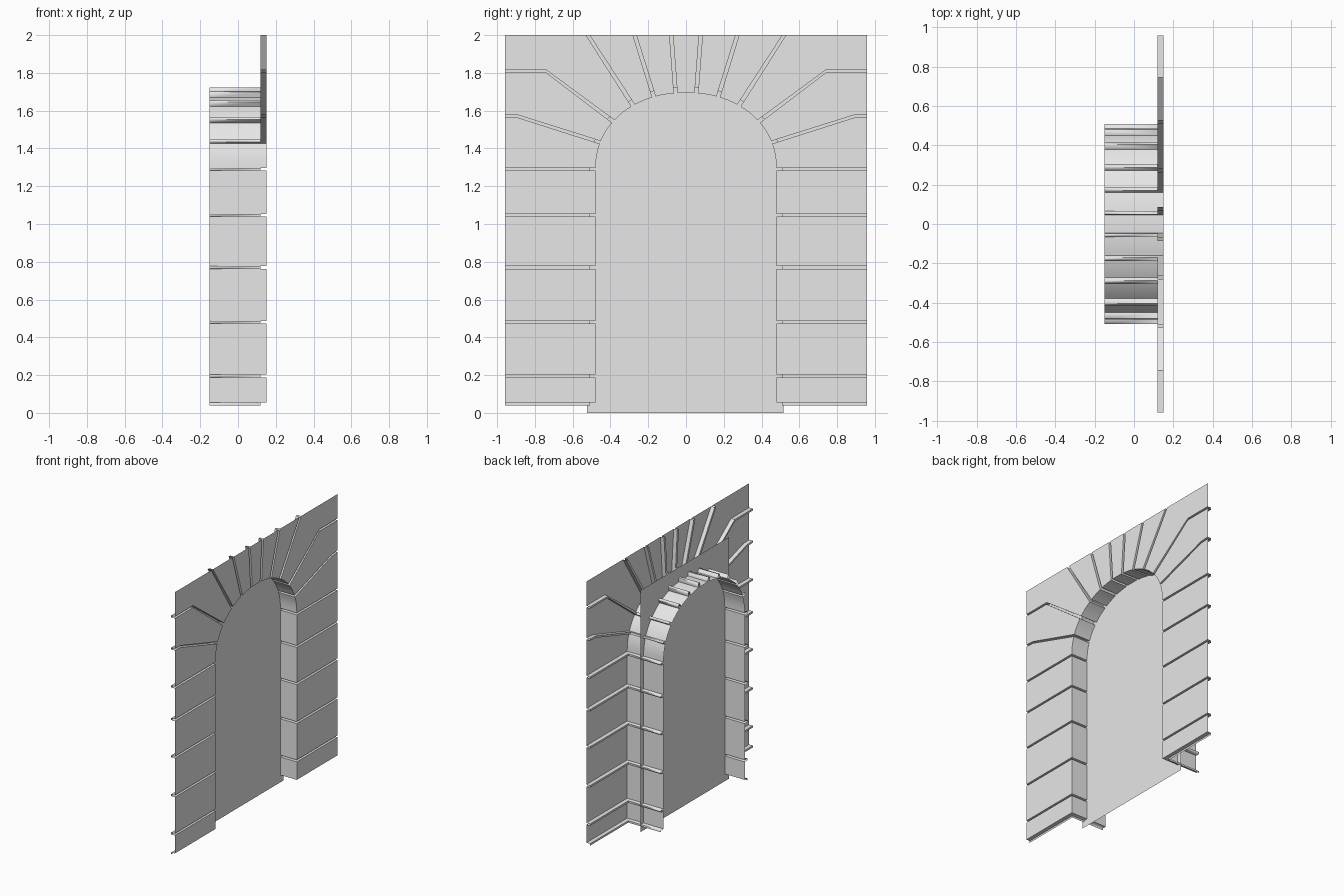
import bpy, bmesh, math
from mathutils import Vector

if "Cube" in bpy.data.objects:
    bpy.data.objects.remove(bpy.data.objects["Cube"], do_unlink=True)

# Main sizes
W, TOP = 0.958, 2.0                       # facade half width and height
XF, XG, XB = 0.15, 0.12, -0.15            # facade face, joint floor, back of the reveal
A, B, ZC, P = 0.478, 0.398, 1.297, 2.1    # arched opening
G, H = 0.03, 0.007                        # joint depth in the reveal, joint half width

stone = bpy.data.materials.new("grey_stone")
stone.use_nodes = True
GREY = (0.8, 0.8, 0.8, 1)
stone.diffuse_color = GREY
bsdf = next(n for n in stone.node_tree.nodes if n.type == 'BSDF_PRINCIPLED')
bsdf.inputs["Base Color"].default_value = GREY


def arch_y(z):
    t = max(0, z - ZC) / B
    return A * (1 - t ** P) ** (1 / P)


def arch_z(y):
    return ZC + B * (1 - (abs(y) / A) ** P) ** (1 / P)


def arch_path(p, q, n=4):
    """Points along the opening from p up to q."""
    if q.y <= ZC:
        return [p, q]

    def angle(v):
        return math.atan2((max(0, v.y - ZC) / B) ** (P / 2), (v.x / A) ** (P / 2))
    a, b = angle(p), angle(q)
    mid = []
    for i in range(1, n):
        t = a + (b - a) * i / n
        mid.append(Vector((A * math.cos(t) ** (2 / P), ZC + B * math.sin(t) ** (2 / P))))
    return [p] + mid + [q]


def side_joint(z_in, outer):
    """Joint running to the side edge; returns its lower and upper edge."""
    edges = []
    for s in (-H, H):
        pts = [Vector((arch_y(z_in + s), z_in + s))]
        edges.append(pts + [Vector((y, z + s)) for y, z in outer])
    return edges


def top_joint(y_in, y_out):
    """Joint running to the top edge; returns its outer and inner edge."""
    return [[Vector((y_in + s, arch_z(y_in + s))), Vector((y_out + s, TOP))]
            for s in (0.009, -0.009)]


joints = [side_joint(z, [(W, z)]) for z in (0.047, 0.195, 0.48, 0.77, 1.047, 1.29)]
joints += [side_joint(1.432, [(0.89, 1.57), (W, 1.573)]),
           side_joint(1.543, [(0.745, 1.812), (W, 1.812)]),
           top_joint(0.28, 0.52), top_joint(0.17, 0.272), top_joint(0.055, 0.078)]


def sheet(bm, pts):
    bm.faces.new([bm.verts.new(p) for p in pts])


def at(x, p):
    return Vector((x, p.x, p.y))


def strip(bm, path, x0, x1):
    """Sweep a path in the wall plane through the wall depth."""
    for p, q in zip(path, path[1:]):
        sheet(bm, [at(x0, p), at(x1, p), at(x1, q), at(x0, q)])


def finish(bm, name, mirrored=True):
    bmesh.ops.remove_doubles(bm, verts=bm.verts, dist=1e-5)
    mesh = bpy.data.meshes.new(name)
    bm.to_mesh(mesh)
    bm.free()
    mesh.materials.append(stone)
    ob = bpy.data.objects.new(name, mesh)
    bpy.context.collection.objects.link(ob)
    bpy.ops.object.select_all(action='DESELECT')
    ob.select_set(True)
    bpy.context.view_layer.objects.active = ob
    bpy.ops.object.shade_smooth_by_angle(angle=math.radians(30))
    if mirrored:
        m = ob.modifiers.new("Mirror", 'MIRROR')
        m.use_axis = (False, True, False)
        m.merge_threshold = 1e-4
    return ob


# Stone blocks of the facade and the matching blocks of the reveal
facade, reveal = bmesh.new(), bmesh.new()
crown = [[Vector((0, arch_z(0))), Vector((0, TOP))]]
for k, (this, nxt) in enumerate(zip(joints, joints[1:] + [crown])):
    low, high = this[1], nxt[0]
    arch = arch_path(low[0], high[0])
    corner = [Vector((W, TOP))] if k == 7 else []
    outline = low + corner + high[::-1] + arch[-2:0:-1]
    sheet(facade, [at(XF, p) for p in outline])
    strip(reveal, arch, XB, XF)
finish(facade, "facade_blocks")
finish(reveal, "reveal_blocks")

# Recessed joints: channel floors and walls in the facade and the reveal
facade, reveal = bmesh.new(), bmesh.new()
for k, (low, high) in enumerate(joints):
    starts = [e[0] + (e[1] - e[0]).normalized() * G for e in (low, high)]
    lo, hi = [starts[0]] + low[1:], [starts[1]] + high[1:]
    for i in range(len(lo) - 1):
        sheet(facade, [at(XG, p) for p in (lo[i], lo[i + 1], hi[i + 1], hi[i])])
    strip(facade, hi[::-1], XG, XF)
    strip(reveal, [lo[0], hi[0]], XB, XG)
    strip(reveal, [hi[0], high[0]], XB, XF)
    if k > 0:                              # the lowest joint is open underneath
        strip(facade, lo, XG, XF)
        strip(reveal, [low[0], lo[0]], XB, XF)
finish(facade, "facade_joints")
finish(reveal, "reveal_joints")

# Flat panel closing the opening
panel = bmesh.new()
sheet(panel, [(0.015, -0.525, 0), (0.015, 0.515, 0), (0.015, 0.515, 1.8), (0.015, -0.525, 1.8)])
finish(panel, "door_panel", mirrored=False)
